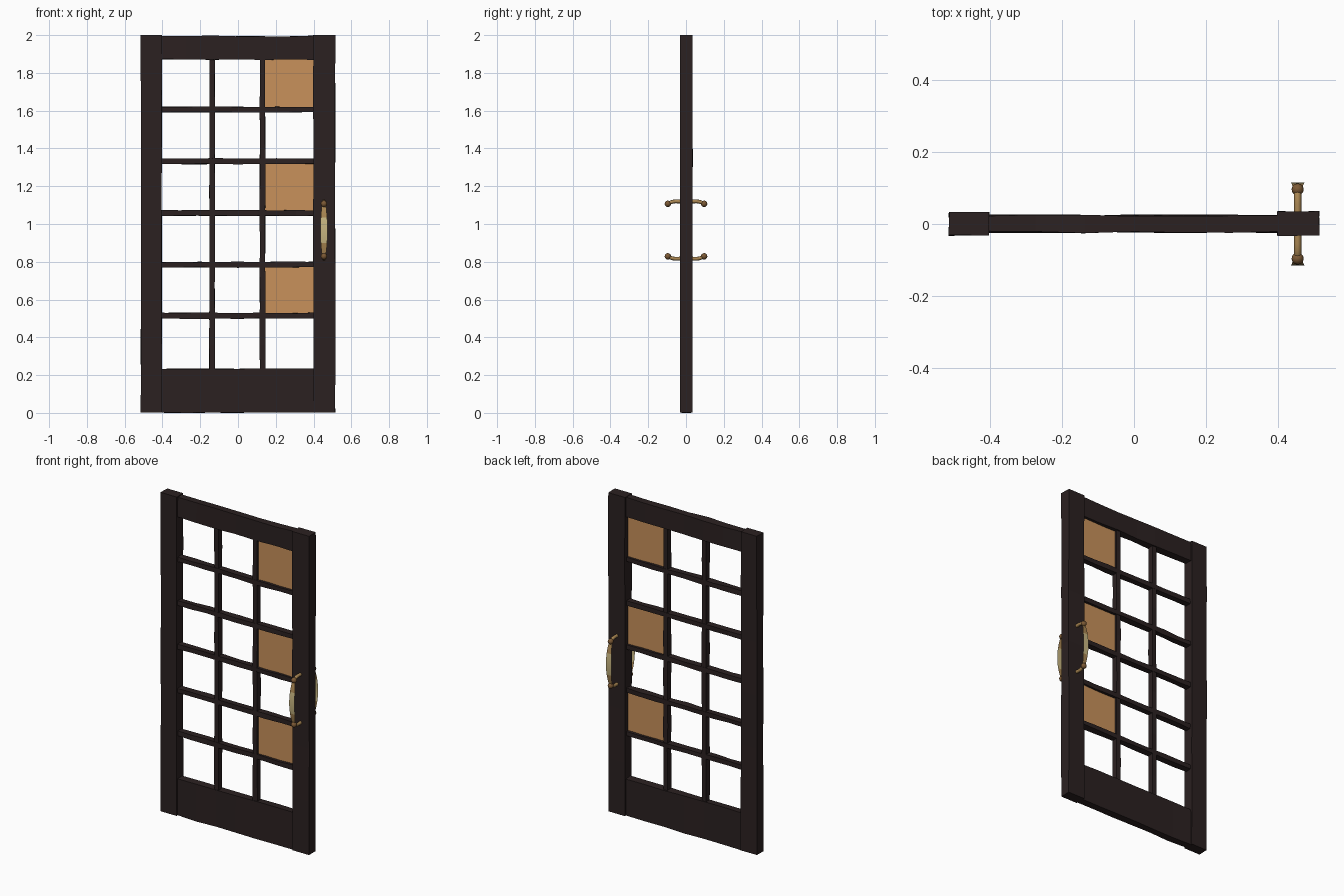
import bpy, bmesh, math, random
from mathutils import Vector

if "Cube" in bpy.data.objects:
    bpy.data.objects.remove(bpy.data.objects["Cube"])

random.seed(4)

def material(name, rgb):
    m = bpy.data.materials.new(name)
    m.diffuse_color = (*rgb, 1)
    m.use_nodes = True
    m.node_tree.nodes["Principled BSDF"].inputs["Base Color"].default_value = m.diffuse_color
    return m

WOOD = material("dark_wood", (0.024, 0.015, 0.015))
TAN = material("tan_panel", (0.58, 0.285, 0.105))
CREAM = material("cream_brass", (0.58, 0.47, 0.22))
GOLD = material("golden_brass", (0.40, 0.24, 0.085))
BRONZE = material("aged_bronze", (0.20, 0.10, 0.035))

def finish(name, bm, mats):
    me = bpy.data.meshes.new(name)
    bm.to_mesh(me)
    bm.free()
    ob = bpy.data.objects.new(name, me)
    bpy.context.collection.objects.link(ob)
    for m in mats:
        me.materials.append(m)
    return ob

# hand-cut beam: box with rings along its length, each ring slightly uneven
def beam(name, lo, hi, axis, rings=6, wobble=0.003, mat=WOOD):
    lo, hi = Vector(lo), Vector(hi)
    others = [a for a in range(3) if a != axis]
    bm = bmesh.new()
    loops = []
    for i in range(rings + 1):
        loop = []
        for u, v in ((0, 0), (1, 0), (1, 1), (0, 1)):
            p = Vector()
            p[axis] = lo[axis] + (hi[axis] - lo[axis]) * i / rings
            for a, s in zip(others, (u, v)):
                inward = random.uniform(0, wobble) * (1 if s == 0 else -1)
                p[a] = (hi if s else lo)[a] + inward
            loop.append(bm.verts.new(p))
        loops.append(loop)
    for a, b in zip(loops, loops[1:]):
        for k in range(4):
            bm.faces.new((a[k], a[(k + 1) % 4], b[(k + 1) % 4], b[k]))
    bm.faces.new(loops[0])
    bm.faces.new(loops[-1])
    bmesh.ops.recalc_face_normals(bm, faces=bm.faces)
    return finish(name, bm, [mat])

# outer frame
beam("left_stile", (-0.516, -0.033, 0.003), (-0.402, 0.034, 2.0), 2)
beam("right_stile", (0.398, -0.033, 0.003), (0.516, 0.036, 2.0), 2)
beam("top_rail", (-0.41, -0.026, 1.868), (0.41, 0.027, 1.998), 0, wobble=0.006)
beam("bottom_rail", (-0.41, -0.026, 0.0), (0.41, 0.027, 0.236), 0, wobble=0.005)

# glazing bars
bars_x = (-0.137, 0.130)
bars_z = (0.515, 0.785, 1.058, 1.332, 1.606)
for x in bars_x:
    beam("vertical_bar", (x - 0.016, -0.02, 0.22), (x + 0.016, 0.02, 1.88), 2, 12)
for z in bars_z:
    beam("horizontal_bar", (-0.41, -0.022, z - 0.017), (0.41, 0.022, z + 0.017), 0, 8, 0.005)

# tan panels in alternating openings of the right column
edges_z = (*bars_z, 1.875)
for row in (0, 2, 4):
    beam("tan_panel", (0.13, -0.004, edges_z[row]), (0.405, 0.004, edges_z[row + 1]), 2, 1, 0, TAN)

# pull handles on both faces
HX, HZ = 0.455, 0.968

def handle_arm(side, up):
    cu = bpy.data.curves.new("handle_arm", 'CURVE')
    cu.dimensions = '3D'
    cu.bevel_depth = 0.010
    cu.bevel_resolution = 2
    cu.use_fill_caps = True
    sp = cu.splines.new('POLY')
    pts = ((0.025, 0.151), (0.055, 0.152), (0.072, 0.150), (0.084, 0.145), (0.095, 0.137))
    sp.points.add(len(pts) - 1)
    for p, (y, z) in zip(sp.points, pts):
        p.co = (HX, side * y, HZ + up * z, 1)
    cu.materials.append(GOLD)
    ob = bpy.data.objects.new("handle_arm", cu)
    bpy.context.collection.objects.link(ob)

def handle_knob(side, up):
    bm = bmesh.new()
    bmesh.ops.create_uvsphere(bm, u_segments=12, v_segments=8, radius=0.017)
    for f in bm.faces:
        f.smooth = True
    ob = finish("handle_knob", bm, [BRONZE])
    ob.location = (HX, side * 0.096, HZ + up * 0.139)

# bowed ribbon grip, cream in the middle and golden toward the ends
def handle_grip(side):
    bm = bmesh.new()
    n, rows = 16, []
    for i in range(n + 1):
        t = 2 * i / n - 1
        bow = 1 - t * t
        y = side * (0.097 + 0.019 * bow)
        w = 0.010 + 0.009 * bow
        rows.append([bm.verts.new((HX + s * w, y, HZ + 0.135 * t)) for s in (-1, 1)])
    for i in range(n):
        a, b = rows[i], rows[i + 1]
        q = (a[0], a[1], b[1], b[0])
        f = bm.faces.new(q if side < 0 else q[::-1])
        f.smooth = True
        f.material_index = 0 if 4 <= i < n - 4 else 1
    finish("handle_grip", bm, [CREAM, GOLD])

for side in (-1, 1):
    handle_grip(side)
    for up in (-1, 1):
        handle_arm(side, up)
        handle_knob(side, up)
